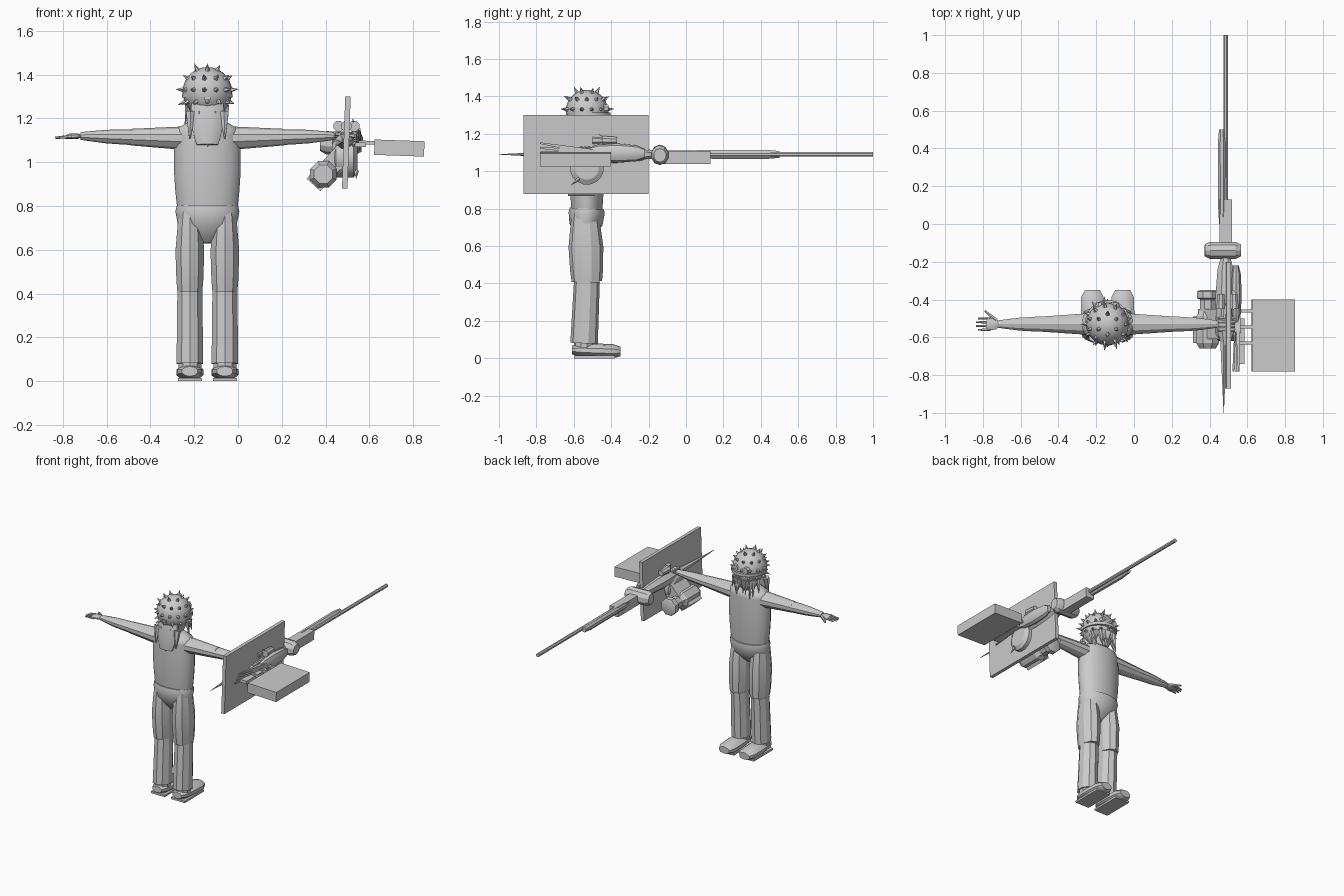
import bpy, bmesh, math, random
from mathutils import Vector, Matrix

random.seed(4)
default_cube = bpy.data.objects.get("Cube")
if default_cube:
    bpy.data.objects.remove(default_cube, do_unlink=True)

grey = bpy.data.materials.new("plain grey")
grey.use_nodes = True
grey_value = (0.6, 0.6, 0.6, 1)
grey.diffuse_color = grey_value
grey.node_tree.nodes["Principled BSDF"].inputs["Base Color"].default_value = grey_value

body = Vector((-0.14, -0.53, 0))     # foot of the body's upright axis
gun = Vector((0.485, 0, 1.09))       # point on the gun's long axis
lean = math.radians(2)               # slight roll of the carried gear
slant = math.radians(42)             # roll of the hanging magazine


def finish(name, bm, smooth_angle):
    bmesh.ops.recalc_face_normals(bm, faces=bm.faces)
    mesh = bpy.data.meshes.new(name)
    bm.to_mesh(mesh)
    bm.free()
    mesh.materials.append(grey)
    part = bpy.data.objects.new(name, mesh)
    bpy.context.collection.objects.link(part)
    bpy.ops.object.select_all(action='DESELECT')
    part.select_set(True)
    bpy.context.view_layer.objects.active = part
    bpy.ops.object.shade_smooth_by_angle(angle=math.radians(smooth_angle))
    return part


def tube(name, start, end, radius, end_radius=None, swell=0, flat=1,
         sides=8, steps=4, rounded=False, smooth_angle=28):
    """Closed tapering tube; swell widens its middle, flat squashes one axis."""
    start, end = Vector(start), Vector(end)
    end_radius = radius if end_radius is None else end_radius
    along = (end - start).normalized()
    upright = abs(along.z) > 0.9
    across = along.cross(Vector((0, 1, 0) if upright else (0, 0, 1))).normalized()
    second = across.cross(along) * flat
    bm = bmesh.new()
    rings = []
    for step in range(steps + 1):
        t = (1 - math.cos(math.pi * step / steps)) / 2
        size = radius + (end_radius - radius) * t + swell * math.sin(math.pi * t)
        if rounded and step in (0, steps):
            size *= 0.7
        centre = start.lerp(end, t)
        angles = [math.tau * (side + 0.5) / sides for side in range(sides)]
        rings.append([bm.verts.new(centre + size * (across * math.cos(a) + second * math.sin(a)))
                      for a in angles])
    for low, high in zip(rings, rings[1:]):
        for side in range(sides):
            after = (side + 1) % sides
            bm.faces.new((low[side], low[after], high[after], high[side]))
    bm.faces.new(rings[0])
    bm.faces.new(rings[-1])
    return finish(name, bm, smooth_angle)


def spike(name, start, end, radius, sides=5):
    return tube(name, start, end, radius, radius / 20, sides=sides, steps=1, smooth_angle=0)


def box(name, centre, size, roll=0.0):
    bm = bmesh.new()
    bmesh.ops.create_cube(bm, size=1)
    bmesh.ops.scale(bm, vec=size, verts=bm.verts)
    bmesh.ops.rotate(bm, matrix=Matrix.Rotation(roll, 3, 'Y'), verts=bm.verts)
    part = finish(name, bm, 0)
    part.location = centre
    return part


def on_body(x, y, z):
    return body + Vector((x, y, z))


def on_gun(x, y, z=0.0):
    return gun + Vector((x, y, z))


# Torso, shoulders, neck and briefs
tube("torso", on_body(0, 0, 0.78), on_body(0, 0, 1.13), 0.138, 0.15, swell=0.01,
     flat=0.6, sides=20, steps=6, smooth_angle=40)
tube("shoulders", on_body(0, 0, 1.12), on_body(0, 0, 1.19), 0.15, 0.07, swell=0.03,
     flat=0.6, sides=20, smooth_angle=40)
tube("neck", on_body(0, 0, 1.16), on_body(0, 0, 1.27), 0.05, sides=10)
tube("briefs", on_body(0, 0, 0.8), on_body(0, -0.01, 0.63), 0.143, 0.03, swell=0.05,
     flat=0.66, sides=16, smooth_angle=35)

for side, word in ((-1, "right"), (1, "left")):
    # Trouser leg in two lengths meeting at the knee
    leg = side * 0.08
    knee = on_body(leg, 0, 0.41)
    tube(word + "_thigh", knee, on_body(leg, -0.01, 0.78), 0.06, 0.05, swell=0.014,
         flat=1.35, sides=10, smooth_angle=20)
    tube(word + "_shin", on_body(leg, -0.015, 0.08), knee, 0.064, 0.06,
         flat=1.15, sides=10, steps=2, smooth_angle=20)

    # Shoe with the toe to the front of the figure
    tube(word + "_shoe", on_body(leg, -0.08, 0.045), on_body(leg, 0.18, 0.036), 0.054, 0.06,
         swell=0.008, flat=0.6, sides=10, rounded=True)
    tube(word + "_ankle", on_body(leg, -0.015, 0.03), on_body(leg, -0.015, 0.1), 0.055, sides=10)
    box(word + "_sole", on_body(leg, 0.04, 0.007), (0.11, 0.22, 0.014))

    # Arm held straight out, ending in a palm
    elbow = on_body(side * 0.35, 0, 1.115)
    wrist = on_body(side * 0.58, 0, 1.12)
    palm_end = on_body(side * 0.64, 0, 1.118)
    tube(word + "_upper_arm", on_body(side * 0.1, 0, 1.11), elbow, 0.06, 0.042,
         flat=0.9, sides=10, smooth_angle=20)
    tube(word + "_forearm", elbow, wrist, 0.042, 0.02, swell=0.005,
         flat=0.85, sides=10, smooth_angle=20)
    tube(word + "_palm", wrist, palm_end, 0.03, 0.035, flat=0.4, rounded=True)

# Open right hand, and left hand closed round the grip
for finger in range(4):
    spread = 0.02 * (finger - 1.5)
    reach = 0.7 - 0.01 * abs(finger - 1.5)
    tube("right_finger", on_body(-0.62, spread, 1.118), on_body(-reach, spread, 1.112),
         0.009, 0.005, sides=6, steps=1)
    tube("left_finger", on_gun(-0.04, body.y + spread, 0.04), on_gun(0.05, body.y + spread, 0.03),
         0.01, sides=6, steps=1)
tube("right_thumb", on_body(-0.59, 0.02, 1.118), on_body(-0.65, 0.07, 1.112),
     0.012, 0.006, sides=6, steps=1)

# Helmet ball with rows of spikes, a brim and a slot at the back
head = on_body(0, 0, 1.322)
bm = bmesh.new()
bmesh.ops.create_uvsphere(bm, u_segments=20, v_segments=14, radius=0.113)
finish("helmet", bm, 40).location = head
tube("helmet_brim", on_body(0, 0.01, 1.295), on_body(0, 0.01, 1.315), 0.118, sides=16, steps=1)
box("helmet_slot", head + Vector((0, -0.11, -0.03)), (0.03, 0.009, 0.014))
for row in range(4):
    lift = 0.5 * row - 0.42
    count = round(13 * math.cos(lift))
    for number in range(count):
        turn = math.tau * (number + row / 2) / count
        outward = Vector((math.cos(turn) * math.cos(lift), math.sin(turn) * math.cos(lift),
                          math.sin(lift)))
        spike("helmet_spike", head + outward * 0.105,
              head + outward * random.uniform(0.13, 0.148), 0.014)

# Face with goggles, nose and a ragged beard
tube("face", on_body(0, 0.03, 1.17), on_body(0, 0.01, 1.32), 0.04, 0.1, swell=0.015, sides=12)
for side in (-1, 1):
    tube("goggle", on_body(side * 0.04, 0.08, 1.335), on_body(side * 0.04, 0.115, 1.335),
         0.028, 0.022, steps=1)
spike("nose", on_body(0, 0.1, 1.3), on_body(0, 0.135, 1.285), 0.016)
for lock in range(13):
    turn = math.pi * lock / 12
    root = on_body(0.085 * math.cos(turn), 0.03 + 0.075 * math.sin(turn), 1.26)
    fall = Vector((random.uniform(-0.02, 0.02), 0.015, -random.uniform(0.08, 0.14)))
    spike("beard_lock", root, root + fall, 0.018)

# Long hair down the back
tube("back_hair", on_body(0, -0.06, 1.27), on_body(0, -0.09, 1.08), 0.075, 0.05,
     swell=0.015, flat=0.4, sides=12, smooth_angle=35)
for lock in range(-2, 3):
    tube("hair_lock", on_body(lock * 0.038, -0.07, 1.23),
         on_body(lock * 0.04, -0.095, 1.07 + 0.02 * abs(lock)), 0.025, 0.004, sides=6)

# Shield plate, and a side box on three brackets
box("shield_plate", on_gun(0.01, -0.535), (0.025, 0.67, 0.42), lean)
box("side_box", on_gun(0.252, -0.59, -0.025), (0.228, 0.38, 0.07), lean)
for bracket in range(3):
    box("box_bracket", on_gun(0.11, -0.46 - bracket * 0.085), (0.09, 0.016, 0.016), lean)

# Long gun from the muzzle back to the rear spike
tube("barrel", on_gun(0, 0), on_gun(0, 1), 0.013, steps=1)
tube("barrel_guard", on_gun(-0.02, -0.01), on_gun(-0.02, 0.5), 0.02, 0.023,
     flat=1.2, rounded=True)
box("breech_block", on_gun(0, 0, -0.015), (0.065, 0.26, 0.068), lean)
tube("cross_drum", on_gun(-0.11, -0.14), on_gun(0.08, -0.14, -0.005), 0.048,
     flat=1.1, sides=10, rounded=True)
tube("receiver", on_gun(0, -0.64), on_gun(0, -0.17), 0.035, swell=0.025, flat=0.85, rounded=True)
tube("side_pod", on_gun(0.055, -0.52, 0.01), on_gun(0.055, -0.22, 0.005), 0.022, swell=0.01,
     flat=1.6, sides=10, rounded=True)
spike("rear_spike", on_gun(-0.01, -0.6), on_gun(-0.01, -1), 0.022, sides=6)
for fin in range(4):
    tube("side_fin", on_gun(0.065, -0.47, 0.01), on_gun(0.04 + fin / 100, -0.78, fin / 40 - 0.015),
         0.02, 0.006, sides=4, steps=1, smooth_angle=0)
box("fin_guard", on_gun(0.075, -0.62, -0.01), (0.05, 0.24, 0.02), lean)

# Lugs and sight on top
for lug in range(-1, 2):
    y = -0.41 - 0.05 * (lug == 0)
    tube("top_lug", on_gun(0.01 + lug * 0.035, y - 0.04, 0.075),
         on_gun(0.01 + lug * 0.035, y + 0.04, 0.075), 0.026, 0.02, steps=1)
spike("sight_blade", on_gun(0.045, -0.36, 0.04), on_gun(0.04, -0.47, 0.11), 0.018, sides=4)

# Ammunition disc with a slanted arm down to the tank
tube("ammunition_disc", on_gun(-0.055, body.y, -0.07), on_gun(0.06, body.y, -0.07), 0.092,
     sides=16, rounded=True)
spike("disc_pin", on_gun(0.055, -0.57, -0.13), on_gun(0.055, -0.615, -0.165), 0.012)
box("magazine_arm", on_gun(-0.05, body.y, -0.095), (0.085, 0.16, 0.19), slant)
box("tank_foot", on_gun(-0.11, -0.56, -0.16), (0.085, 0.14, 0.09), slant)
tank_x, tank_z = -0.095, -0.145
for part, back, front, radius in (("tank", -0.66, -0.46, 0.065), ("tank_neck", -0.47, -0.39, 0.045),
                                  ("tank_flange", -0.4, -0.35, 0.062)):
    tube(part, on_gun(tank_x, back, tank_z), on_gun(tank_x, front, tank_z), radius, rounded=True)
